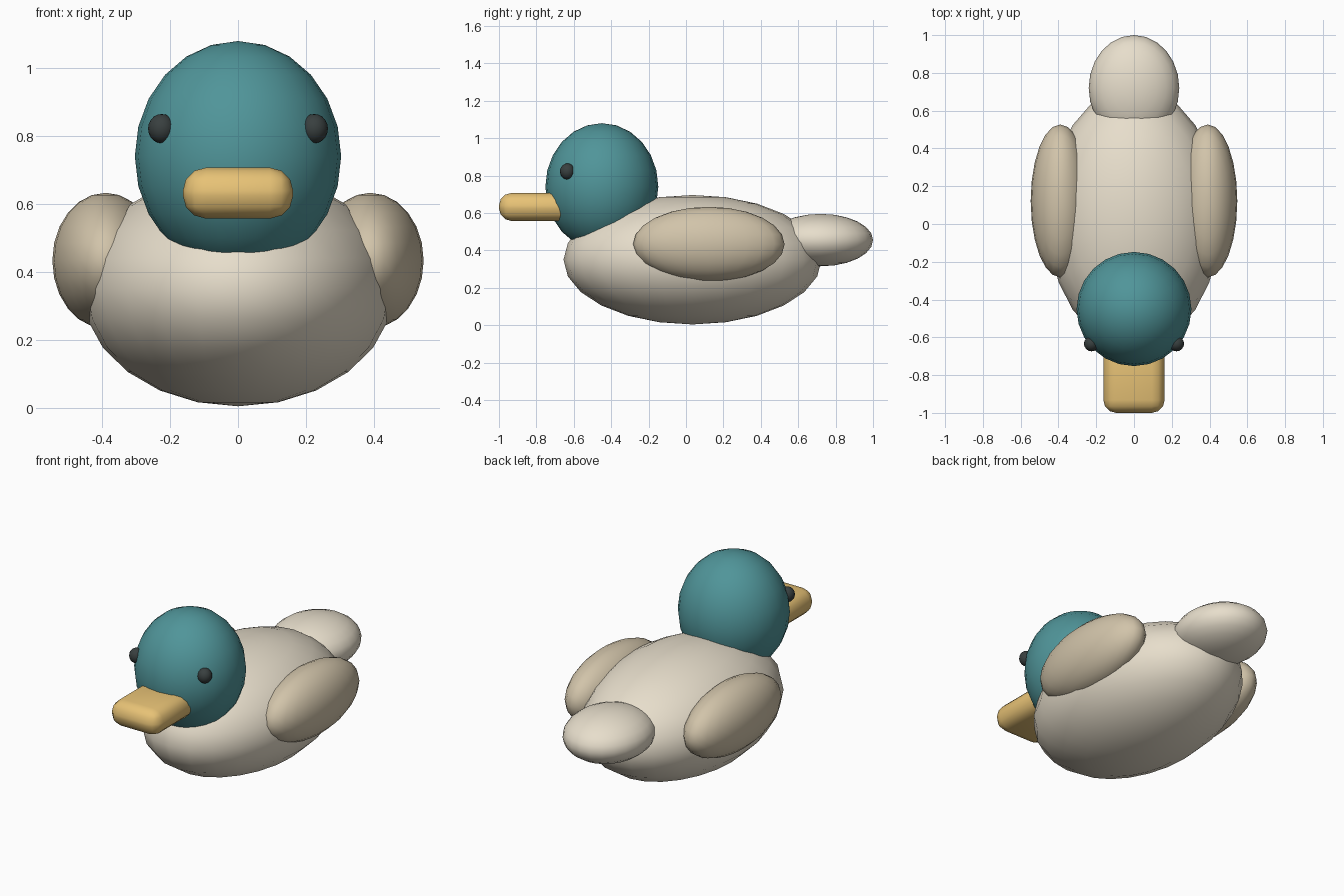
import bpy
import math

if "Cube" in bpy.data.objects:
    bpy.data.objects.remove(bpy.data.objects["Cube"])


def material(name, color):
    mat = bpy.data.materials.new(name)
    mat.diffuse_color = (*color, 1.0)
    mat.use_nodes = True
    mat.node_tree.nodes["Principled BSDF"].inputs["Base Color"].default_value = mat.diffuse_color
    return mat


cream = material("cream", (0.80, 0.73, 0.60))
tan = material("tan", (0.64, 0.55, 0.40))
teal = material("teal", (0.08, 0.30, 0.32))
yellow = material("yellow", (0.80, 0.54, 0.18))
dark = material("dark", (0.04, 0.05, 0.05))


def ellipsoid(name, center, radii, mat, segments=24, rings=12):
    bpy.ops.mesh.primitive_uv_sphere_add(segments=segments, ring_count=rings,
                                         radius=1, location=center)
    obj = bpy.context.object
    obj.name = name
    obj.scale = radii
    bpy.ops.object.transform_apply(location=False, rotation=False, scale=True)
    bpy.ops.object.shade_smooth()
    obj.data.materials.append(mat)
    return obj


# Body, tail and head
ellipsoid("body", (0, 0.035, 0.35), (0.46, 0.69, 0.346), cream)
ellipsoid("tail", (0, 0.72, 0.455), (0.24, 0.28, 0.14), cream)
ellipsoid("head", (0, -0.45, 0.74), (0.304, 0.302, 0.34), teal)

# Mirrored wings and eyes
for side, label in ((1, "left"), (-1, "right")):
    ellipsoid(label + "_wing", (side * 0.39, 0.122, 0.433),
              (0.157, 0.405, 0.2), tan)
    ellipsoid(label + "_eye", (side * 0.225, -0.634, 0.822),
              (0.04, 0.04, 0.043), dark, 16, 10)

# Bill: rounded slab running into the head
bpy.ops.mesh.primitive_cube_add(size=1, location=(0, -0.78, 0.632))
bill = bpy.context.object
bill.name = "bill"
bill.scale = (0.325, 0.44, 0.15)
bpy.ops.object.transform_apply(location=False, rotation=False, scale=True)
bevel = bill.modifiers.new("rounding", "BEVEL")
bevel.width = 0.068
bevel.segments = 3
bpy.ops.object.modifier_apply(modifier=bevel.name)
bpy.ops.object.shade_smooth_by_angle(angle=math.radians(40))
bill.data.materials.append(yellow)
